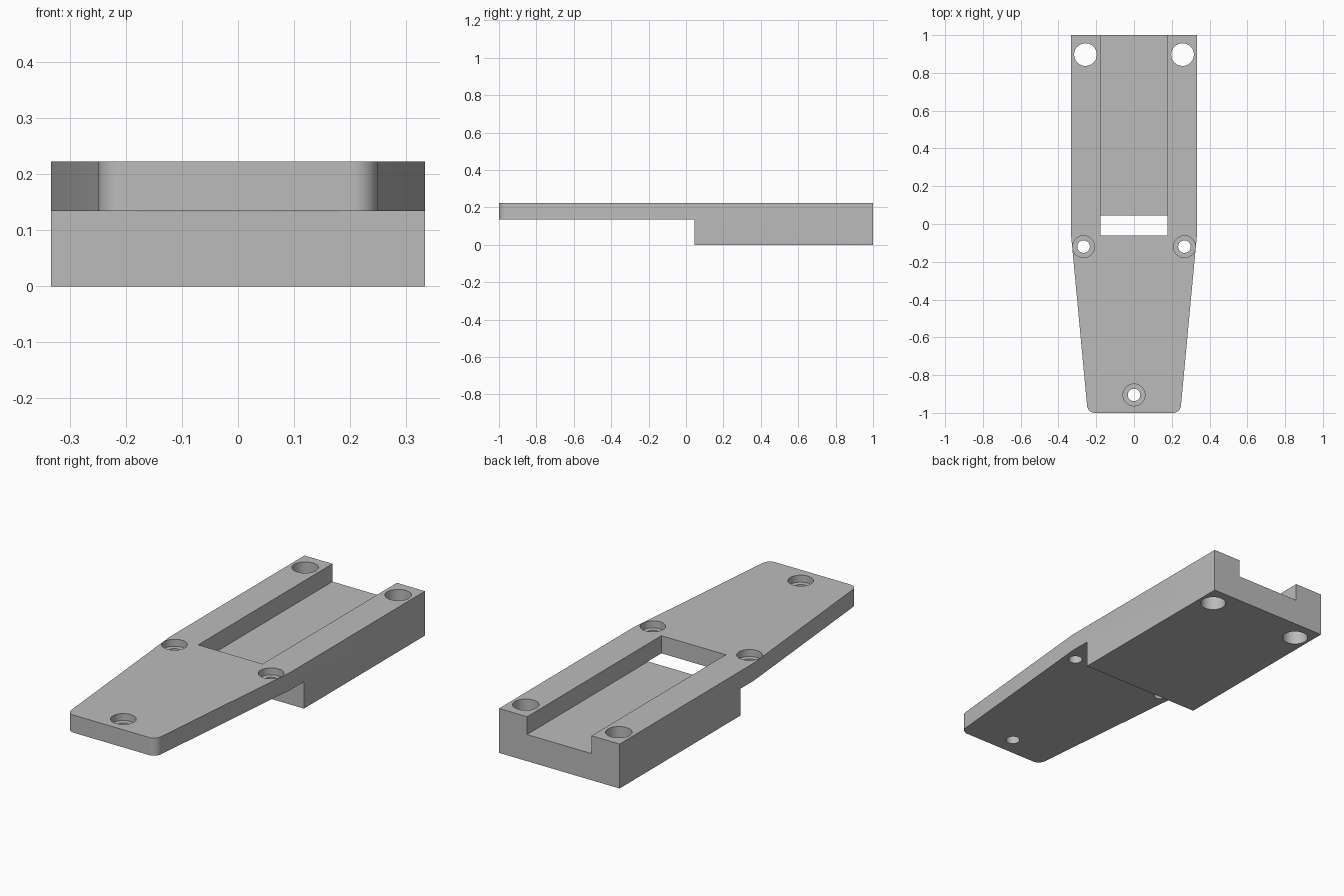
import bpy
import bmesh

old = bpy.data.objects.get("Cube")
if old:
    bpy.data.objects.remove(old, do_unlink=True)

TOP = 0.222          # upper face of the whole part
PLATE_BOTTOM = 0.134 # underside of the thin tongue
STEP_Y = 0.045       # where the thick block begins

grey = bpy.data.materials.new("plain grey")
grey.use_nodes = True
color = (0.5, 0.5, 0.5, 1)
grey.diffuse_color = color
grey.node_tree.nodes["Principled BSDF"].inputs["Base Color"].default_value = color


def add_object(name, bm):
    mesh = bpy.data.meshes.new(name)
    bmesh.ops.recalc_face_normals(bm, faces=bm.faces)
    bm.to_mesh(mesh)
    bm.free()
    mesh.materials.append(grey)
    obj = bpy.data.objects.new(name, mesh)
    bpy.context.collection.objects.link(obj)
    return obj


def box_cutter(name, low, high):
    bm = bmesh.new()
    bmesh.ops.create_cube(bm, size=1)
    for v in bm.verts:
        v.co = [a + (c + 0.5) * (b - a) for a, b, c in zip(low, high, v.co)]
    return add_object(name, bm)


def hole_cutter(name, x, y, radius, bottom):
    bm = bmesh.new()
    bmesh.ops.create_cone(bm, cap_ends=True, segments=48, radius1=radius,
                          radius2=radius, depth=0.5)
    bmesh.ops.translate(bm, verts=bm.verts, vec=(x, y, bottom + 0.25))
    return add_object(name, bm)


def cut(target, cutter):
    cutter.hide_render = True
    mod = target.modifiers.new("cut", "BOOLEAN")
    mod.operation = "DIFFERENCE"
    mod.solver = "EXACT"
    mod.object = cutter
    bpy.ops.object.modifier_apply(modifier=mod.name)
    bpy.data.objects.remove(cutter, do_unlink=True)


# Body: tapered outline extruded to full height, front corners rounded
half = [(0.245, -1), (0.333, -0.06), (0.333, 1)]
outline = half + [(-x, y) for x, y in reversed(half)]
bm = bmesh.new()
face = bm.faces.new([bm.verts.new((x, y, 0)) for x, y in outline])
ext = bmesh.ops.extrude_face_region(bm, geom=[face])
top_verts = [g for g in ext["geom"] if isinstance(g, bmesh.types.BMVert)]
bmesh.ops.translate(bm, verts=top_verts, vec=(0, 0, TOP))
corners = [e for e in bm.edges
           if all(v.co.y < -0.9 for v in e.verts)
           and abs(e.verts[0].co.z - e.verts[1].co.z) > 0.1]
bmesh.ops.bevel(bm, geom=corners, offset=0.038, offset_type="OFFSET",
                segments=10, profile=0.5, affect="EDGES")
body = add_object("mounting_plate", bm)
bpy.ops.object.select_all(action="DESELECT")
body.select_set(True)
bpy.context.view_layer.objects.active = body

# Step under the tongue, then the long channel that opens through it
cut(body, box_cutter("step_cutter", (-1, -2, -1), (1, STEP_Y, PLATE_BOTTOM)))
cut(body, box_cutter("channel_cutter", (-0.178, -0.06, PLATE_BOTTOM - 0.001),
                     (0.178, 2, 1)))

# Counterbored screw holes in the tongue
for x, y in [(-0.267, -0.12), (0.267, -0.12), (0, -0.905)]:
    cut(body, hole_cutter("screw_hole_cutter", x, y, 0.033, -0.1))
    cut(body, hole_cutter("counterbore_cutter", x, y, 0.058, TOP - 0.035))

# Plain through holes at the rear of the rails
for x in (-0.257, 0.257):
    cut(body, hole_cutter("rear_hole_cutter", x, 0.897, 0.06, -0.1))

bpy.ops.object.shade_smooth_by_angle()
